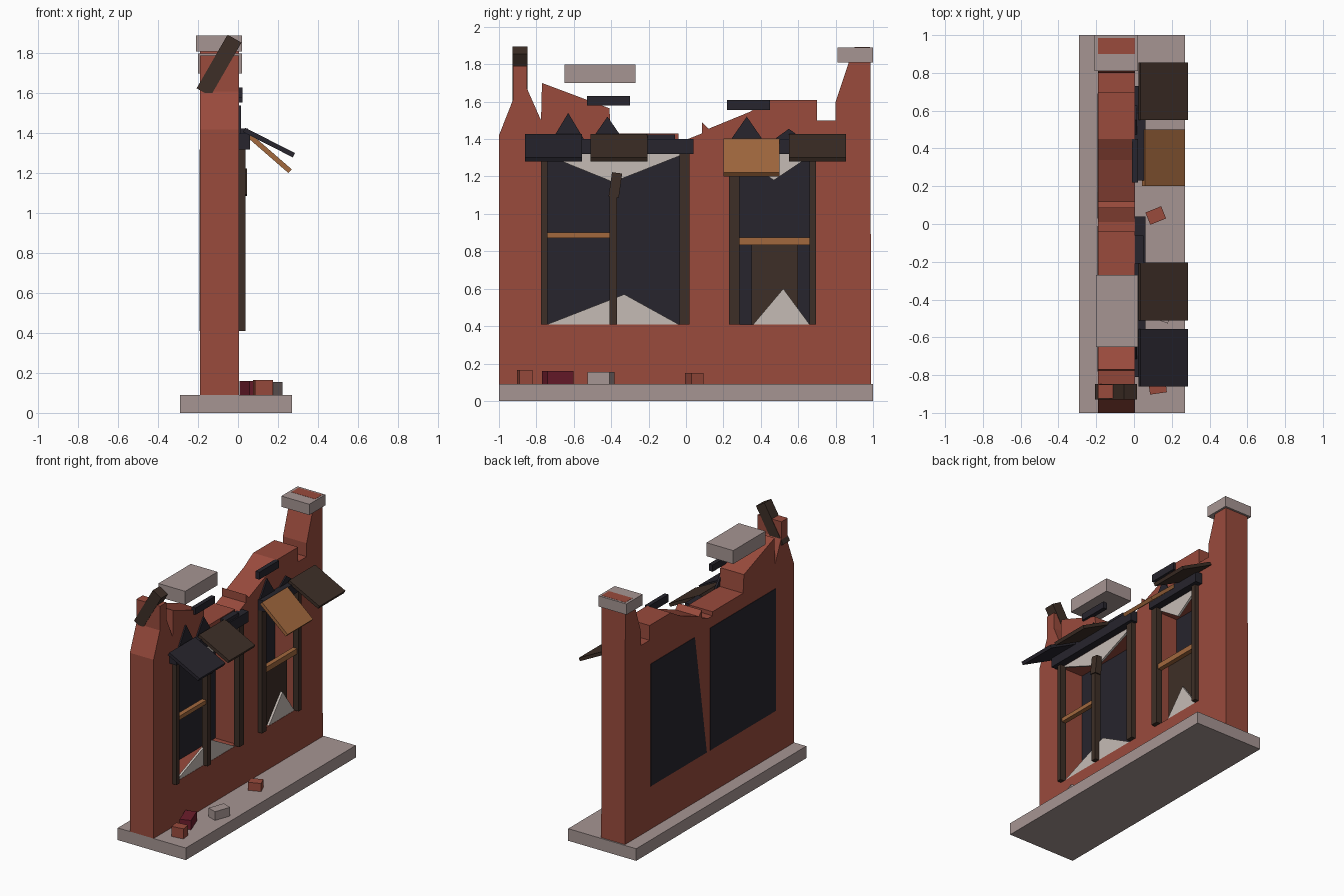
import bpy, bmesh
from math import radians
from mathutils import Matrix, Vector

if "Cube" in bpy.data.objects:
    bpy.data.objects.remove(bpy.data.objects["Cube"])


def material(name, rgb):
    m = bpy.data.materials.new(name)
    m.diffuse_color = (*rgb, 1)
    m.use_nodes = True
    m.node_tree.nodes["Principled BSDF"].inputs["Base Color"].default_value = m.diffuse_color
    return m


BRICK = material("brick", (0.32, 0.07, 0.046))
STONE = material("stone", (0.38, 0.30, 0.29))
DARK = material("charred", (0.02, 0.018, 0.026))
BROWN = material("old_wood", (0.048, 0.028, 0.02))
ORANGE = material("fresh_wood", (0.36, 0.14, 0.048))
GLASS = material("pale_shard", (0.56, 0.50, 0.46))
CRIMSON = material("crimson", (0.15, 0.012, 0.025))


def finish(name, bm, mat):
    bmesh.ops.recalc_face_normals(bm, faces=bm.faces)
    mesh = bpy.data.meshes.new(name)
    bm.to_mesh(mesh)
    bm.free()
    mesh.materials.append(mat)
    ob = bpy.data.objects.new(name, mesh)
    bpy.context.collection.objects.link(ob)
    return ob


def prism(name, mat, x0, x1, *loops):
    """Extrude (y, z) outlines along x; extra outlines become holes."""
    bm = bmesh.new()
    for loop in loops:
        vs = [bm.verts.new((x0, y, z)) for y, z in loop]
        for a, b in zip(vs, vs[1:] + vs[:1]):
            bm.edges.new((a, b))
    bmesh.ops.triangle_fill(bm, use_beauty=True, edges=bm.edges[:], normal=(1, 0, 0))
    ext = bmesh.ops.extrude_face_region(bm, geom=bm.faces[:], use_keep_orig=True)
    moved = [v for v in ext["geom"] if isinstance(v, bmesh.types.BMVert)]
    bmesh.ops.translate(bm, verts=moved, vec=(x1 - x0, 0, 0))
    return finish(name, bm, mat)


def box(name, mat, xs, ys, zs, rot=0, axis="Y"):
    """Box from ranges, turned about its own centre."""
    bm = bmesh.new()
    size = [b - a for a, b in (xs, ys, zs)]
    mid = Vector([(a + b) / 2 for a, b in (xs, ys, zs)])
    bmesh.ops.create_cube(bm, size=1, matrix=Matrix.Translation(mid)
                          @ Matrix.Rotation(radians(rot), 4, axis)
                          @ Matrix.Diagonal((*size, 1)))
    return finish(name, bm, mat)


def rect(y0, y1, z0, z1):
    return [(y0, z0), (y1, z0), (y1, z1), (y0, z1)]


# Base slab and the broken wall with two window openings
box("base_slab", STONE, (-0.29, 0.27), (-1, 1), (0, 0.09))
outline = [(-1, 0.09), (-1, 1.42), (-0.925, 1.61), (-0.925, 1.79), (-0.85, 1.79),
           (-0.85, 1.67), (-0.775, 1.5), (-0.77, 1.7), (-0.41, 1.565), (-0.40, 1.43),
           (-0.04, 1.43), (-0.04, 1.40), (0.01, 1.40), (0.085, 1.43), (0.085, 1.49),
           (0.12, 1.455), (0.34, 1.545), (0.45, 1.61), (0.70, 1.61), (0.70, 1.5),
           (0.80, 1.5), (0.80, 1.6), (0.87, 1.81), (0.9, 1.891), (0.985, 1.891),
           (0.99, 0.09)]
prism("broken_wall", BRICK, -0.19, 0.005, outline,
      rect(-0.77, -0.01, 0.41, 1.32), rect(0.24, 0.69, 0.41, 1.32))

# Dark panels closing the openings at the back
prism("back_panel_wide", DARK, -0.193, -0.18, rect(-0.78, -0.01, 0.41, 1.32))
prism("back_panel_narrow", DARK, -0.193, -0.18,
      [(0.03, 0.41), (0.69, 0.41), (0.69, 1.32), (0.17, 1.32)])

# Coping stones and the leaning beam on the left pier
box("pier_cap", STONE, (-0.21, 0.02), (0.81, 1.0), (1.81, 1.89))
box("loose_coping", STONE, (-0.20, 0.02), (-0.65, -0.27), (1.70, 1.80))
box("leaning_beam", BROWN, (-0.25, 0.06), (-0.928, -0.847), (1.70, 1.78), -60)

# Window posts, rails and lintels
for i, (y0, y1, top) in enumerate([(-0.775, -0.74, 1.32), (-0.41, -0.37, 1.10),
                                   (-0.035, 0.02, 1.32), (0.23, 0.285, 1.32),
                                   (0.66, 0.695, 1.32)]):
    box(f"window_post_{i}", BROWN, (-0.01, 0.037), (y0, y1), (0.41, top))
box("broken_post_end", BROWN, (-0.005, 0.045), (-0.405, -0.35), (1.09, 1.22), -8, "X")
box("window_rail_wide", ORANGE, (-0.01, 0.025), (-0.74, -0.41), (0.87, 0.90))
box("window_rail_narrow", ORANGE, (-0.01, 0.025), (0.285, 0.66), (0.835, 0.875))
box("lintel_wide", DARK, (-0.01, 0.06), (-0.81, 0.04), (1.32, 1.40))
box("lintel_narrow", DARK, (-0.02, 0.06), (0.23, 0.73), (1.32, 1.40))
box("lintel_charred_step", DARK, (0, 0.05), (-0.21, -0.06), (1.39, 1.425))
box("boarded_panel", BROWN, (-0.03, -0.015), (0.35, 0.60), (0.41, 0.84))

# Pale shards and charred spikes
for i, tri in enumerate([[(-0.74, 0.41), (-0.04, 0.41), (-0.33, 0.57)],
                         [(0.36, 0.41), (0.66, 0.41), (0.52, 0.60)],
                         [(-0.76, 1.32), (-0.01, 1.32), (-0.39, 1.17)],
                         [(0.26, 1.32), (0.68, 1.32), (0.47, 1.18)]]):
    prism(f"window_shard_{i}", GLASS, -0.013, 0.003, tri)
for i, (y, z) in enumerate([(-0.63, 1.54), (-0.42, 1.52), (0.325, 1.52), (0.55, 1.455)]):
    prism(f"charred_spike_{i}", DARK, 0.0, 0.015, [(y - 0.09, 1.39), (y + 0.09, 1.39), (y, z)])
box("charred_strip_left", DARK, (-0.01, 0.022), (-0.53, -0.30), (1.58, 1.63))
box("charred_strip_right", DARK, (-0.01, 0.022), (0.22, 0.45), (1.555, 1.61))

# Sagging awning boards
for i, (y0, mat) in enumerate([(-0.86, DARK), (-0.51, BROWN), (0.55, BROWN)]):
    box(f"awning_board_{i}", mat, (0.015, 0.295), (y0, y0 + 0.305), (1.342, 1.366), 27)
box("awning_board_dropped", ORANGE, (0.015, 0.295), (0.20, 0.50), (1.29, 1.315), 41)

# Fallen bricks on the base
for i, (x, y, sx, sy, sz, turn, mat) in enumerate([
        (0.125, -0.862, 0.09, 0.07, 0.075, 8, BRICK), (0.07, -0.685, 0.08, 0.15, 0.07, 20, CRIMSON),
        (0.165, -0.455, 0.075, 0.125, 0.065, -20, STONE), (0.115, 0.045, 0.09, 0.07, 0.06, 22, BRICK)]):
    box(f"fallen_brick_{i}", mat, (x - sx / 2, x + sx / 2), (y - sy / 2, y + sy / 2),
        (0.09, 0.09 + sz), turn, "Z")
